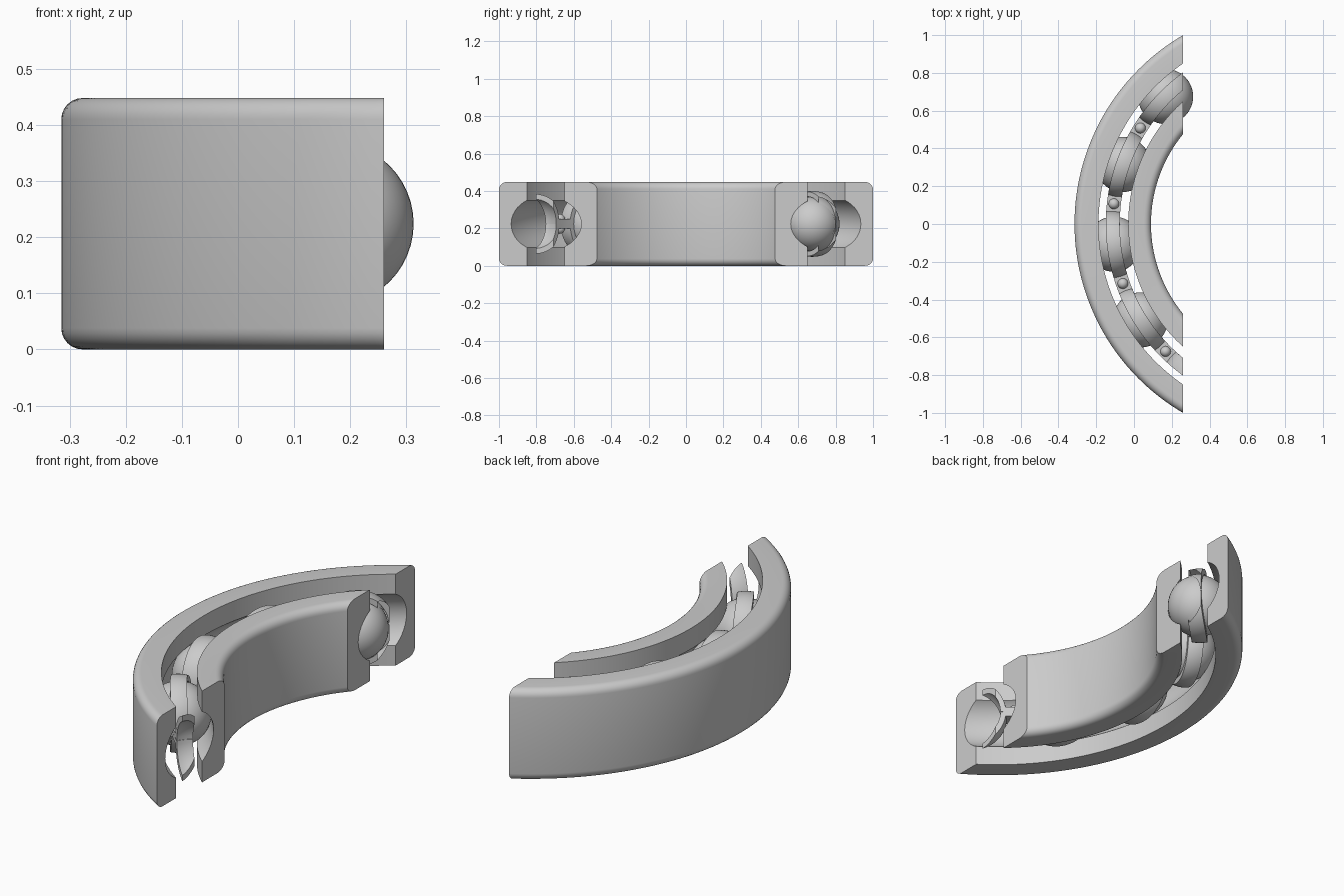
import bpy, bmesh
from math import sin, cos, pi, sqrt, radians

if "Cube" in bpy.data.objects:
    bpy.data.objects.remove(bpy.data.objects["Cube"])

CX, ZC, CUT = 0.842, 0.224, 0.26      # bearing axis x, mid height, cutting plane x
RM, BALL = 0.9545, 0.146              # pitch radius, ball radius
STEP = 360 / 14                       # ball spacing in degrees


def polar(r, a, z):
    return (CX - r * cos(a), r * sin(a), ZC + z)


def finish(bm, name, cut=True):
    if cut:
        bmesh.ops.recalc_face_normals(bm, faces=bm.faces)
        res = bmesh.ops.bisect_plane(bm, geom=bm.verts[:] + bm.edges[:] + bm.faces[:], dist=1e-6,
                                     plane_co=(CUT, 0, 0), plane_no=(1, 0, 0), clear_outer=True)
        edges = [e for e in res['geom_cut'] if isinstance(e, bmesh.types.BMEdge)]
        bmesh.ops.holes_fill(bm, edges=edges, sides=0)
    bmesh.ops.recalc_face_normals(bm, faces=bm.faces)
    me = bpy.data.meshes.new(name)
    bm.to_mesh(me)
    bm.free()
    ob = bpy.data.objects.new(name, me)
    bpy.context.collection.objects.link(ob)
    bpy.ops.object.select_all(action='DESELECT')
    ob.select_set(True)
    bpy.context.view_layer.objects.active = ob
    bpy.ops.object.shade_smooth_by_angle(angle=radians(35))
    return ob


def skin(bm, loops):
    """Bridge a list of closed vertex loops into a tube."""
    rows = [[bm.verts.new(p) for p in lp] for lp in loops]
    n = len(rows[0])
    for a, b in zip(rows, rows[1:]):
        for i in range(n):
            j = (i + 1) % n
            bm.faces.new((a[i], a[j], b[j], b[i]))


def race(name, r_round, r_groove):
    """Ring with rounded corners on one side and a ball groove on the other."""
    h, f, g = ZC, 0.038, BALL + 0.001
    s = 1 if r_round > r_groove else -1
    prof = []
    for k in range(7):
        t = pi / 2 * k / 6
        prof.append((r_round - s * f * (1 - sin(t)), h - f + f * cos(t)))
    prof += [(r, -z) for r, z in reversed(prof)]
    prof.append((r_groove, -h))
    half = sqrt(g * g - (r_groove - RM) ** 2)
    d = abs(r_groove - RM)
    for k in range(17):
        z = -half * cos(pi * k / 16)
        prof.append((RM + s * max(d, sqrt(g * g - z * z)), z))
    prof.append((r_groove, h))
    bm = bmesh.new()
    skin(bm, [[polar(r, radians(-72 + 1.5 * i), z) for r, z in prof] for i in range(97)])
    finish(bm, name)


# Rings
race("outer_ring", 1.157, 1.030)
race("inner_ring", 0.752, 0.8725)

# Cage halves: flat strip with spherical pockets around the balls
R_OUT, R_IN, FLAT, HALF_W, ROWS = 0.176, 0.150, 0.025, 0.037, 6
vs = [-HALF_W + 2 * HALF_W * i / ROWS for i in range(ROWS + 1)]
pockets = [radians(45 - STEP * k) for k in range(4, -1, -1)]
for side, name in ((1, "cage_upper"), (-1, "cage_lower")):
    loops = []
    for p in pockets:
        for k in range(29):
            t = -pi / 2 + pi * k / 28
            top, low = [], []
            for v in vs:
                uo = sqrt(R_OUT ** 2 - FLAT ** 2 - v * v) * sin(t)
                ui = sqrt(R_IN ** 2 - v * v) * sin(t)
                zo = sqrt(max(0, R_OUT ** 2 - uo * uo - v * v))
                zi = sqrt(max(0, R_IN ** 2 - ui * ui - v * v))
                top.append(polar(RM + v, p + uo / RM, side * zo))
                low.append(polar(RM + v, p + ui / RM, side * (zi + 0.0005)))
            loops.append(top + low[::-1])
        # flat link to the next pocket
        if p != pockets[-1]:
            for w in (-0.02, 0, 0.02):
                a = p + radians(STEP / 2) + w
                loops.append([polar(RM + v, a, side * FLAT) for v in vs]
                             + [polar(RM + v, a, side * 0.0005) for v in reversed(vs)])
    bm = bmesh.new()
    skin(bm, loops)
    finish(bm, name)


def sphere(name, r, loc, seg):
    bm = bmesh.new()
    bmesh.ops.create_uvsphere(bm, u_segments=seg, v_segments=seg // 2, radius=r)
    finish(bm, name, cut=False).location = loc


# Balls and rivets
for k in range(4):
    a = radians(45 - STEP * k)
    sphere(f"ball_{k + 1}", BALL, polar(RM, a, 0), 48)
    for z, end in ((FLAT, "top"), (-FLAT, "bottom")):
        sphere(f"rivet_{end}_{k + 1}", 0.028, polar(RM, a - radians(STEP / 2), z), 20)
